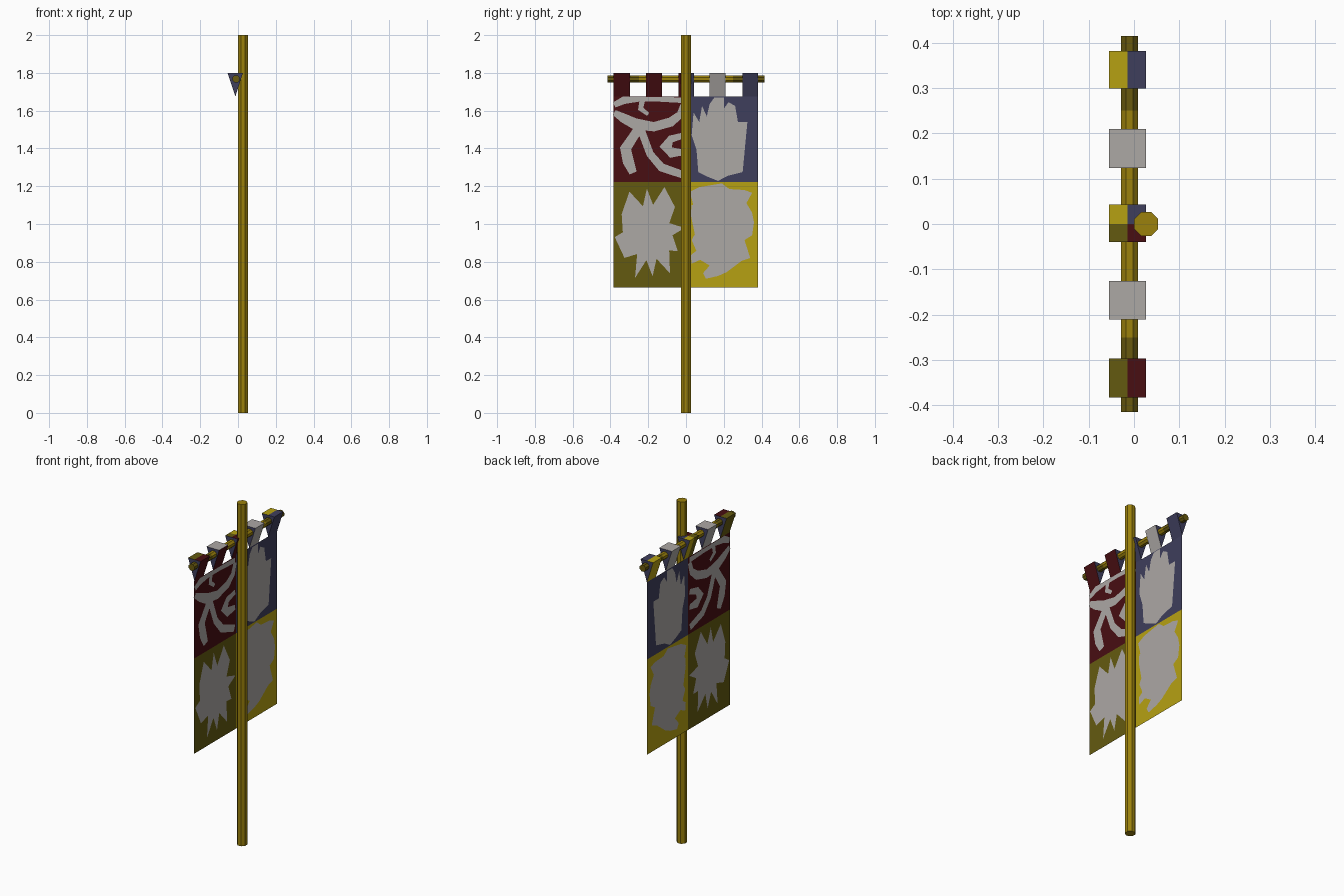
import bpy, bmesh, math
from mathutils import Vector

if "Cube" in bpy.data.objects:
    bpy.data.objects.remove(bpy.data.objects["Cube"])


def make_mat(name, rgb):
    m = bpy.data.materials.new(name)
    lin = [((c / 255 + 0.055) / 1.055) ** 2.4 for c in rgb]
    m.diffuse_color = (*lin, 1)
    m.use_nodes = True
    m.node_tree.nodes["Principled BSDF"].inputs["Base Color"].default_value = m.diffuse_color
    return m


RED = make_mat("dark red", (72, 14, 18))
BLUE = make_mat("slate blue", (62, 62, 92))
OLIVE = make_mat("olive", (100, 90, 16))
YELLOW = make_mat("yellow", (182, 161, 18))
WHITE = make_mat("pale grey", (172, 168, 165))
GOLD = make_mat("gold", (155, 129, 12))
BRONZE = make_mat("dark gold", (105, 90, 14))

CLOTH_X = -0.014
TOP, MID, BOTTOM, TAB_TOP = 1.675, 1.222, 0.665, 1.80


def make_obj(name, bm, mats):
    bmesh.ops.recalc_face_normals(bm, faces=bm.faces)
    me = bpy.data.meshes.new(name)
    bm.to_mesh(me)
    bm.free()
    for m in mats:
        me.materials.append(m)
    ob = bpy.data.objects.new(name, me)
    bpy.context.collection.objects.link(ob)
    return ob


def add_face(bm, pts, mat=0):
    f = bm.faces.new([bm.verts.new(p) for p in pts])
    f.material_index = mat
    return f


def rod(name, rings, point, rad, mats, pick):
    """Octagonal rod through the given stations; pick() colours each length."""
    bm = bmesh.new()
    r = rad / math.cos(math.pi / 8)
    loops = []
    for s in rings:
        ang = [math.pi / 8 + i * math.pi / 4 for i in range(8)]
        loops.append([bm.verts.new(point(s, r * math.cos(a), r * math.sin(a))) for a in ang])
    for k in range(len(rings) - 1):
        a, b = loops[k], loops[k + 1]
        for i in range(8):
            j = (i + 1) % 8
            f = bm.faces.new((a[i], a[j], b[j], b[i]))
            f.material_index = pick((rings[k] + rings[k + 1]) / 2)
    for end, s in ((loops[0], rings[0]), (loops[-1], rings[-1])):
        bm.faces.new(end).material_index = pick(s)
    return make_obj(name, bm, mats)


# Upright pole and crossbar
rod("pole", [0, 2], lambda s, u, v: (0.0265 + u, v, s), 0.0265, [GOLD], lambda s: 0)
rod("crossbar", [-0.415, -0.25, -0.087, 0.087, 0.25, 0.415],
    lambda s, u, v: (-0.01 + u, s, 1.768 + v), 0.019, [GOLD, BRONZE],
    lambda s: 1 if abs(s) > 0.25 else 0)

# Quartered cloth
bm = bmesh.new()
quarters = [(-0.385, 0, MID, TOP), (0, 0.38, MID, TOP),
            (-0.385, 0, BOTTOM, MID), (0, 0.38, BOTTOM, MID)]
for i, (y0, y1, z0, z1) in enumerate(quarters):
    add_face(bm, [(CLOTH_X, y0, z0), (CLOTH_X, y1, z0), (CLOTH_X, y1, z1), (CLOTH_X, y0, z1)], i)
make_obj("cloth", bm, [RED, BLUE, OLIVE, YELLOW])


# Hanging tabs: triangular loops folded over the crossbar
def tab(name, y0, y1, front, front_top, back, cap_ends):
    bm = bmesh.new()
    a, f, b, c = (CLOTH_X, TOP), (0.026, TAB_TOP), (-0.055, TAB_TOP), (CLOTH_X, TAB_TOP)
    for i, (p, q) in enumerate(((a, f), (f, c), (c, b), (b, a))):
        add_face(bm, [(p[0], y0, p[1]), (p[0], y1, p[1]), (q[0], y1, q[1]), (q[0], y0, q[1])], i)
    for y in cap_ends:
        add_face(bm, [(p[0], y, p[1]) for p in (a, f, c, b)], 4)
    bmesh.ops.remove_doubles(bm, verts=bm.verts, dist=1e-5)
    make_obj(name, bm, [front, front_top, back, back, BLUE])


tab("tab_1", -0.383, -0.297, RED, RED, OLIVE, (-0.383, -0.297))
tab("tab_2", -0.211, -0.126, RED, WHITE, WHITE, (-0.211, -0.126))
tab("tab_3_left", -0.04, 0, RED, RED, OLIVE, (-0.04,))
tab("tab_3_right", 0, 0.043, BLUE, BLUE, YELLOW, (0.043,))
tab("tab_4", 0.124, 0.209, WHITE, WHITE, WHITE, (0.124, 0.209))
tab("tab_5", 0.299, 0.382, BLUE, BLUE, YELLOW, (0.299, 0.382))


# Emblems: thin plates on both sides of the cloth; points are (y, z) in hundredths
def emblem(name, outlines):
    bm = bmesh.new()
    for pts in outlines:
        for dx in (-0.002, 0.002):
            add_face(bm, [(CLOTH_X + dx, y / 100, z / 100) for y, z in pts])
    bmesh.ops.triangulate(bm, faces=bm.faces)
    make_obj(name, bm, [WHITE])


def stroke(path, widths):
    """Outline of a brush stroke along a path."""
    p = [Vector(q) for q in path]
    left, right = [], []
    for i, q in enumerate(p):
        d = (p[min(i + 1, len(p) - 1)] - p[max(i - 1, 0)]).normalized()
        n = Vector((-d.y, d.x)) * widths[i] / 2
        left.append(q + n)
        right.append(q - n)
    return left + right[::-1]


# Upper left: curling scrollwork
emblem("scroll_emblem", [
    stroke([(-38, 163), (-33, 165.5), (-25, 166), (-14, 166), (-1, 165.5)], [3, 4, 2.5, 2.5, 3]),
    stroke([(-38, 159), (-33, 156), (-27, 153), (-17, 151.5), (-8, 154), (-3, 158), (-1, 164)],
           [3, 5, 6, 5, 5, 4, 3]),
    stroke([(-24, 152), (-28, 146), (-32, 140), (-30.5, 133), (-28, 127)], [5, 5, 6, 6, 4]),
    stroke([(-25, 153), (-22, 145), (-19, 137), (-13, 130), (-1.5, 126)], [4, 4, 4, 4.5, 4]),
    stroke([(-1, 147), (-8, 145), (-12, 141), (-8, 136.5), (-1, 138)], [3, 4, 4, 3, 3]),
    stroke([(-23, 166), (-24, 161), (-20, 158)], [3, 3, 2]),
])

# Upper right: spiked crown
emblem("crown_emblem", [[
    (3, 147), (5, 151), (4, 159), (7, 154), (8.5, 162.5), (11, 157), (12.5, 163.5), (14, 161),
    (15, 167), (20, 167), (20, 161), (22.5, 164.5), (24, 157), (26, 162.5), (27.5, 154),
    (32.5, 154), (31, 144), (29.5, 139), (30, 127.5), (22, 125.5), (17, 122.8), (11.5, 125),
    (6.5, 127.5), (6, 138)]])

# Lower left: rayed sun
sun = []
for i in range(24):
    k = 1.0 if i % 2 == 0 else 0.56
    if i % 4 == 2:
        k = 0.88
    a = 2 * math.pi * (i + 0.35) / 24
    sun.append((-19.2 + 18.6 * k * math.cos(a), 95.5 + 26.5 * k * math.sin(a)))
emblem("sun_emblem", [sun])

# Lower right: ragged beast
emblem("beast_emblem", [[
    (2, 117), (7, 119.5), (12, 116.5), (17, 118), (19, 121.5), (23, 118.5), (22, 111.5),
    (27.5, 114), (31, 118), (35, 116.5), (32, 111), (35, 106), (36, 101), (35, 94), (31, 91.5),
    (29.5, 86), (34, 82), (29.5, 80.5), (26, 85), (21.5, 83), (20.5, 80), (21.5, 74.5),
    (17, 72.5), (10.5, 71), (9, 74), (12.5, 78), (7.5, 81), (3, 79), (2.5, 83.5), (7, 87),
    (3, 91.5), (6, 97), (10, 100), (7.5, 106), (2.5, 105), (3, 110), (6.5, 111)]])
